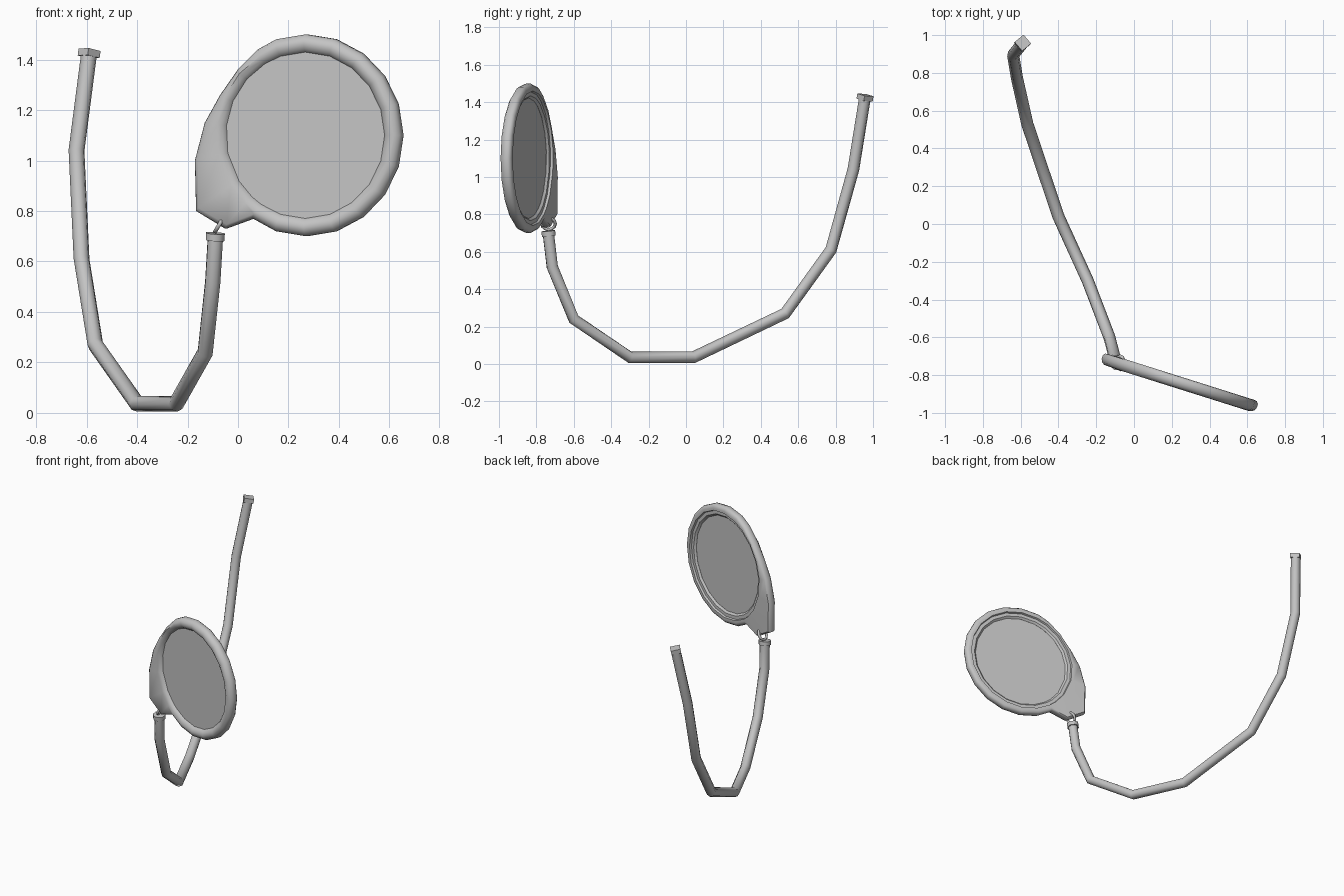
import bpy, bmesh, math
from mathutils import Vector, Matrix

if "Cube" in bpy.data.objects:
    bpy.data.objects.remove(bpy.data.objects["Cube"], do_unlink=True)

grey = bpy.data.materials.new("plain_grey")
grey.use_nodes = True
COLOUR = (0.55, 0.55, 0.55, 1)
grey.diffuse_color = COLOUR
grey.node_tree.nodes["Principled BSDF"].inputs["Base Color"].default_value = COLOUR


def finish(obj, angle=40):
    """Assign the material and smooth everything but sharp edges."""
    obj.data.materials.clear()
    obj.data.materials.append(grey)
    bpy.ops.object.select_all(action='DESELECT')
    obj.select_set(True)
    bpy.context.view_layer.objects.active = obj
    bpy.ops.object.shade_smooth_by_angle(angle=math.radians(angle))
    return obj


def mesh_object(name, bm, matrix=Matrix(), angle=40):
    bmesh.ops.recalc_face_normals(bm, faces=bm.faces)
    bm.transform(matrix)
    mesh = bpy.data.meshes.new(name)
    bm.to_mesh(mesh)
    bm.free()
    obj = bpy.data.objects.new(name, mesh)
    bpy.context.collection.objects.link(obj)
    return finish(obj, angle)


# Eyepiece frame: local x across, y towards the back, z up
EYE = Matrix.Translation((0.27, -0.848, 1.10)) @ Matrix.Rotation(math.radians(-17.5), 4, 'Z')
R_OUT, R_IN = 0.40, 0.33

# Rim outline: round, with a teardrop lobe at the lower left
outline = [Vector((R_OUT * math.cos(math.radians(a)), R_OUT * math.sin(math.radians(a))))
           for a in range(-108, 109, 18)]
outline += [Vector(p) for p in [(-0.2, 0.34), (-0.283, 0.26), (-0.356, 0.16), (-0.42, 0.05),
                                (-0.461, -0.10), (-0.456, -0.30), (-0.335, -0.37), (-0.22, -0.33)]]

# Rim section: (measured from outer edge?, inward or outward offset, depth)
section = [(False, 0.0, -0.012), (False, 0.012, -0.026), (False, 0.032, -0.034),
           (True, 0.022, -0.031), (True, 0.006, -0.020), (True, 0.0, -0.004),
           (True, 0.0, 0.016), (True, 0.010, 0.028), (False, 0.045, 0.031),
           (False, 0.030, 0.031), (False, 0.026, 0.018), (False, 0.004, 0.018),
           (False, -0.008, 0.006)]
bm = bmesh.new()
rings = []
for p in outline:
    d = p.normalized()
    ring = []
    for outer, off, depth in section:
        q = p - d * off if outer else d * (R_IN + off)
        ring.append(bm.verts.new((q.x, depth, q.y)))
    rings.append(ring)
for i, a in enumerate(rings):
    b = rings[(i + 1) % len(rings)]
    for j in range(len(section)):
        k = (j + 1) % len(section)
        bm.faces.new((a[j], a[k], b[k], b[j]))
mesh_object("eyepiece_rim", bm, EYE, 45)

# Lens disc
bm = bmesh.new()
bmesh.ops.create_cone(bm, cap_ends=True, segments=28, radius1=0.334, radius2=0.334, depth=0.016)
bm.transform(Matrix.Translation((0, -0.003, 0)) @ Matrix.Rotation(math.pi / 2, 4, 'X'))
mesh_object("lens", bm, EYE, 30)

# Hanging cord
path = [Vector(p) for p in [
    (-0.09, -0.735, 0.69), (-0.10, -0.715, 0.52), (-0.13, -0.60, 0.24),
    (-0.245, -0.30, 0.036), (-0.40, 0.04, 0.036), (-0.565, 0.53, 0.27),
    (-0.62, 0.775, 0.61), (-0.64, 0.895, 1.04), (-0.59, 0.957, 1.425)]]
curve = bpy.data.curves.new("cord", 'CURVE')
curve.dimensions = '3D'
curve.bevel_depth = 0.032
curve.bevel_resolution = 2
curve.use_fill_caps = True
spline = curve.splines.new('POLY')
spline.points.add(len(path) - 1)
for pt, co in zip(spline.points, path):
    pt.co = (*co, 1)
cord = bpy.data.objects.new("cord", curve)
bpy.context.collection.objects.link(cord)
bpy.ops.object.select_all(action='DESELECT')
cord.select_set(True)
bpy.context.view_layer.objects.active = cord
bpy.ops.object.convert(target='MESH')
finish(bpy.context.view_layer.objects.active, 50)


# Collars on both cord ends
def collar(name, centre, direction, sides, radius, turn):
    bm = bmesh.new()
    bmesh.ops.create_cone(bm, cap_ends=True, segments=sides, radius1=radius,
                          radius2=radius, depth=0.028)
    bm.transform(Matrix.Rotation(math.radians(turn), 4, 'Z'))
    tilt = Vector((0, 0, 1)).rotation_difference(direction).to_matrix().to_4x4()
    mesh_object(name, bm, Matrix.Translation(centre) @ tilt, 50)


collar("cord_top_collar", path[0] + Vector((0, 0, 0.008)), path[0] - path[1], 8, 0.04, 22.5)
collar("cord_end_collar", path[-1], path[-1] - path[-2], 4, 0.044, 85)

# Link joining the cord to the rim
bm = bmesh.new()
loops = []
N, M = 12, 6
for i in range(N):
    a = 2 * math.pi * i / N
    loops.append([bm.verts.new(((0.036 + 0.009 * math.cos(t)) * math.cos(a),
                                (0.036 + 0.009 * math.cos(t)) * math.sin(a),
                                0.009 * math.sin(t)))
                  for t in (2 * math.pi * j / M for j in range(M))])
for i in range(N):
    a, b = loops[i], loops[(i + 1) % N]
    for j in range(M):
        k = (j + 1) % M
        bm.faces.new((a[j], b[j], b[k], a[k]))
aim = Vector((0, 0, 1)).rotation_difference(Vector((0.85, 0.0, -0.5))).to_matrix().to_4x4()
mesh_object("joining_link", bm, Matrix.Translation((-0.072, -0.735, 0.75)) @ aim, 70)
